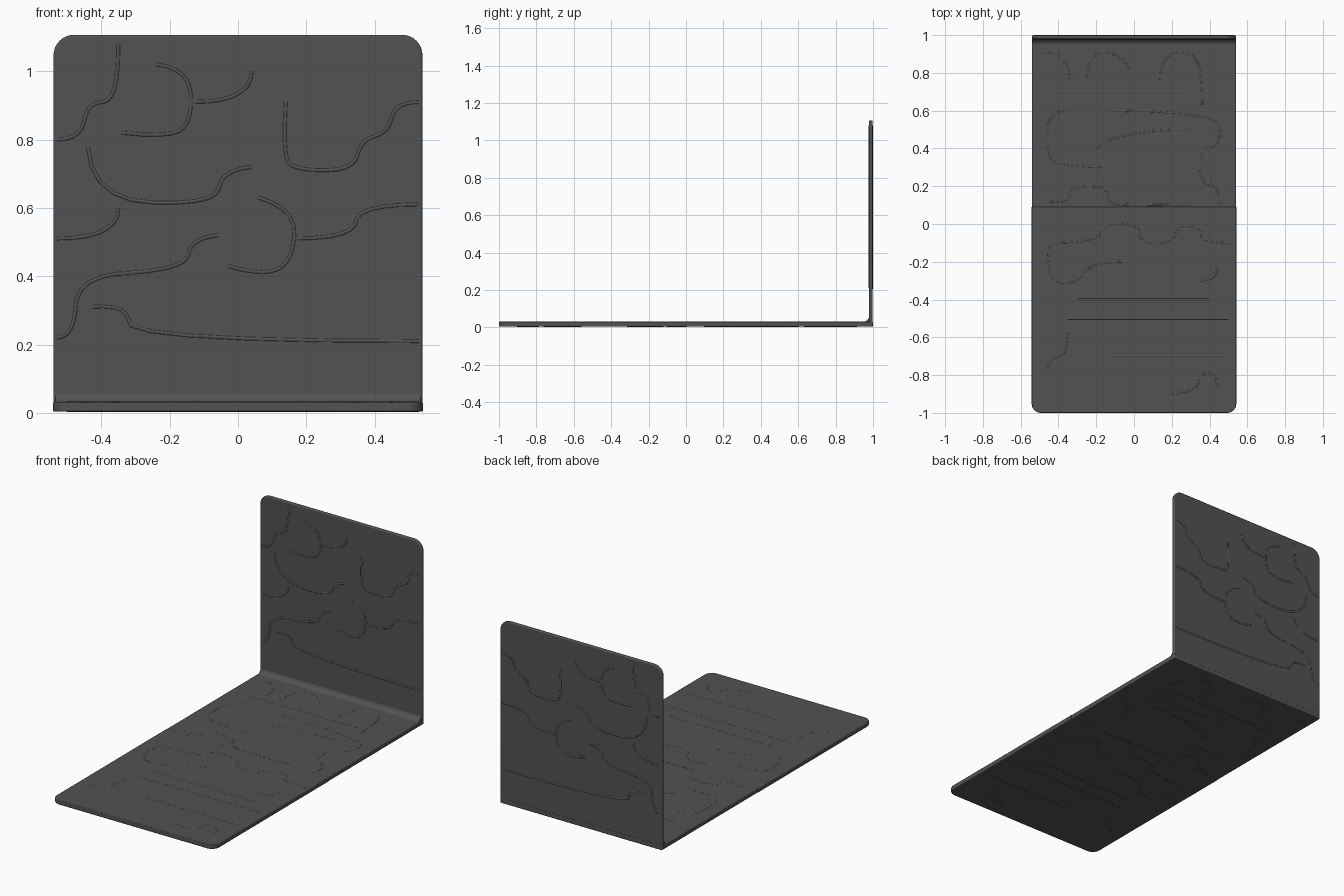
import bpy, bmesh, math
from mathutils import Matrix, Vector

if "Cube" in bpy.data.objects:
    bpy.data.objects.remove(bpy.data.objects["Cube"])

mat = bpy.data.materials.new("dark_grey")
mat.diffuse_color = (0.085, 0.085, 0.085, 1)
mat.use_nodes = True
mat.node_tree.nodes["Principled BSDF"].inputs["Base Color"].default_value = mat.diffuse_color


def finish(obj):
    obj.data.materials.append(mat)
    bpy.ops.object.select_all(action='DESELECT')
    bpy.context.view_layer.objects.active = obj
    obj.select_set(True)
    bpy.ops.object.shade_smooth_by_angle(angle=math.radians(35))


def prism(name, outline, depth, matrix, bevel=0.0):
    """Extrude a flat outline by depth, then place it with matrix."""
    bm = bmesh.new()
    face = bm.faces.new([bm.verts.new((u, v, 0)) for u, v in outline])
    ext = bmesh.ops.extrude_face_region(bm, geom=[face])
    verts = [g for g in ext['geom'] if isinstance(g, bmesh.types.BMVert)]
    bmesh.ops.translate(bm, verts=verts, vec=(0, 0, depth))
    bm.transform(matrix)
    bmesh.ops.recalc_face_normals(bm, faces=bm.faces)
    me = bpy.data.meshes.new(name)
    bm.to_mesh(me)
    bm.free()
    obj = bpy.data.objects.new(name, me)
    bpy.context.collection.objects.link(obj)
    if bevel:
        m = obj.modifiers.new("soft_rim", 'BEVEL')
        m.width, m.segments = bevel, 3
        m.limit_method, m.angle_limit = 'ANGLE', math.radians(40)
    finish(obj)
    return obj


def rounded_rect(x, v0, v1, r_low, r_high):
    pts = []
    for cx, cv, r, a in ((x, v1, r_high, 0), (-x, v1, r_high, 90),
                         (-x, v0, r_low, 180), (x, v0, r_low, 270)):
        sx, sv = (1 if cx > 0 else -1), (1 if cv == v1 else -1)
        for i in range(9):
            t = math.radians(a + i * 90 / 8)
            pts.append((cx - sx * r + r * math.cos(t), cv - sv * r + r * math.sin(t)))
    return pts


def seams(name, paths, to_world):
    """Shallow raised seam lines, mostly sunk in the panel surface."""
    cu = bpy.data.curves.new(name, 'CURVE')
    cu.dimensions = '3D'
    cu.bevel_depth, cu.bevel_resolution, cu.resolution_u = 0.007, 2, 4
    for path in paths:
        sp = cu.splines.new('NURBS')
        sp.points.add(len(path) - 1)
        for p, (u, v) in zip(sp.points, path):
            p.co = (*to_world(u, v), 1)
        sp.order_u, sp.use_endpoint_u = min(3, len(path)), True
    obj = bpy.data.objects.new(name, cu)
    bpy.context.collection.objects.link(obj)
    cu.materials.append(mat)


# Three folding panels
floor = Matrix.Translation((0, 0, 0.004))
upright = Matrix.Translation((0, 0.998, 0)) @ Matrix.Rotation(math.pi / 2, 4, 'X')
prism("front_floor_panel", rounded_rect(0.542, -1, 0.092, 0.05, 0.004), 0.027, floor, 0.007)
prism("rear_floor_panel", rounded_rect(0.54, 0.088, 1.0, 0.004, 0.008), 0.027, floor, 0.007)
prism("back_panel", rounded_rect(0.54, 0.012, 1.107, 0.01, 0.06), 0.019, upright, 0.006)

# Hinge web under the floor fold
to_yz = Matrix(((0, 0, 1, -0.535), (1, 0, 0, 0), (0, 1, 0, 0), (0, 0, 0, 1)))
prism("fold_hinge", [(0.07, 0.005), (0.11, 0.005), (0.11, 0.027), (0.07, 0.027)], 1.07, to_yz)

# Concave fillet where floor meets back
r, cy, cz = 0.035, 0.945, 0.065
arc = [(cy + r * math.cos(t), cz + r * math.sin(t))
       for t in (math.radians(-90 + i * 90 / 8) for i in range(9))]
prism("corner_fillet", arc + [(0.988, cz), (0.988, 0.02), (cy, 0.02)], 1.07, to_yz)

# Wavy seam pattern on the back panel
back_paths = [
    [(-.53, .80), (-.46, .80), (-.44, .91), (-.35, .91), (-.35, 1.08)],
    [(-.34, .82), (-.18, .80), (-.13, .88), (-.15, 1.01), (-.24, 1.02)],
    [(-.13, .91), (.04, .91), (.04, 1.0)],
    [(.14, .91), (.13, .75), (.17, .71), (.34, .71), (.36, .80), (.44, .82), (.46, .91), (.53, .91)],
    [(-.44, .78), (-.43, .62), (-.06, .61), (-.05, .71), (.04, .72)],
    [(.06, .63), (.17, .60), (.16, .44), (.07, .40), (-.03, .43)],
    [(-.53, .51), (-.35, .51), (-.35, .60)],
    [(-.53, .22), (-.48, .22), (-.47, .41), (-.30, .41)],
    [(-.43, .31), (-.32, .32), (-.32, .21), (.53, .21)],
    [(-.32, .41), (-.15, .42), (-.14, .51), (-.06, .52)],
    [(.16, .51), (.34, .51), (.35, .61), (.53, .61)]]
floor_front_paths = [
    [(-.45, -.10), (-.2, -.10), (-.16, 0), (.02, 0), (.04, -.10), (.2, -.10), (.24, 0), (.35, -.02), (.36, -.1), (.53, -.1)],
    [(-.45, -.12), (-.47, -.30), (-.3, -.32), (-.24, -.2), (-.04, -.2)],
    [(.35, -.3), (.45, -.30), (.44, -.21)],
    [(-.30, -.40), (.40, -.40)], [(-.35, -.5), (.50, -.5)],
    [(-.46, -.76), (-.43, -.70), (-.36, -.70), (-.35, -.56)],
    [(-.12, -.70), (.50, -.70)],
    [(.18, -.90), (.33, -.89), (.35, -.79), (.43, -.79), (.45, -.87)]]
floor_rear_paths = [
    [(-.50, .91), (-.35, .92), (-.34, .76)],
    [(-.25, .76), (-.25, .91), (-.07, .91), (-.02, .81)],
    [(.14, .76), (.14, .91), (.34, .91), (.36, .70), (.36, .63)],
    [(-.42, .70), (.30, .70)],
    [(-.36, .60), (-.46, .60), (-.46, .35), (-.38, .31), (-.15, .30)],
    [(-.12, .60), (.45, .60), (.46, .42), (.35, .40), (.35, .22), (.45, .20), (.45, .11)],
    [(-.46, .12), (-.34, .11), (-.34, .20), (-.14, .20), (-.14, .11), (-.02, .10), (.3, .10)],
    [(-.2, .40), (-.1, .50), (.3, .50)]]

for side, y in (("inner", 0.984), ("outer", 0.993)):
    seams("back_seams_" + side, back_paths, lambda u, v: Vector((u, y, v)))
for side, z in (("top", 0.0258), ("bottom", 0.009)):
    seams("front_floor_seams_" + side, floor_front_paths, lambda u, v: Vector((u, v, z)))
    seams("rear_floor_seams_" + side, floor_rear_paths, lambda u, v: Vector((u, v, z)))
